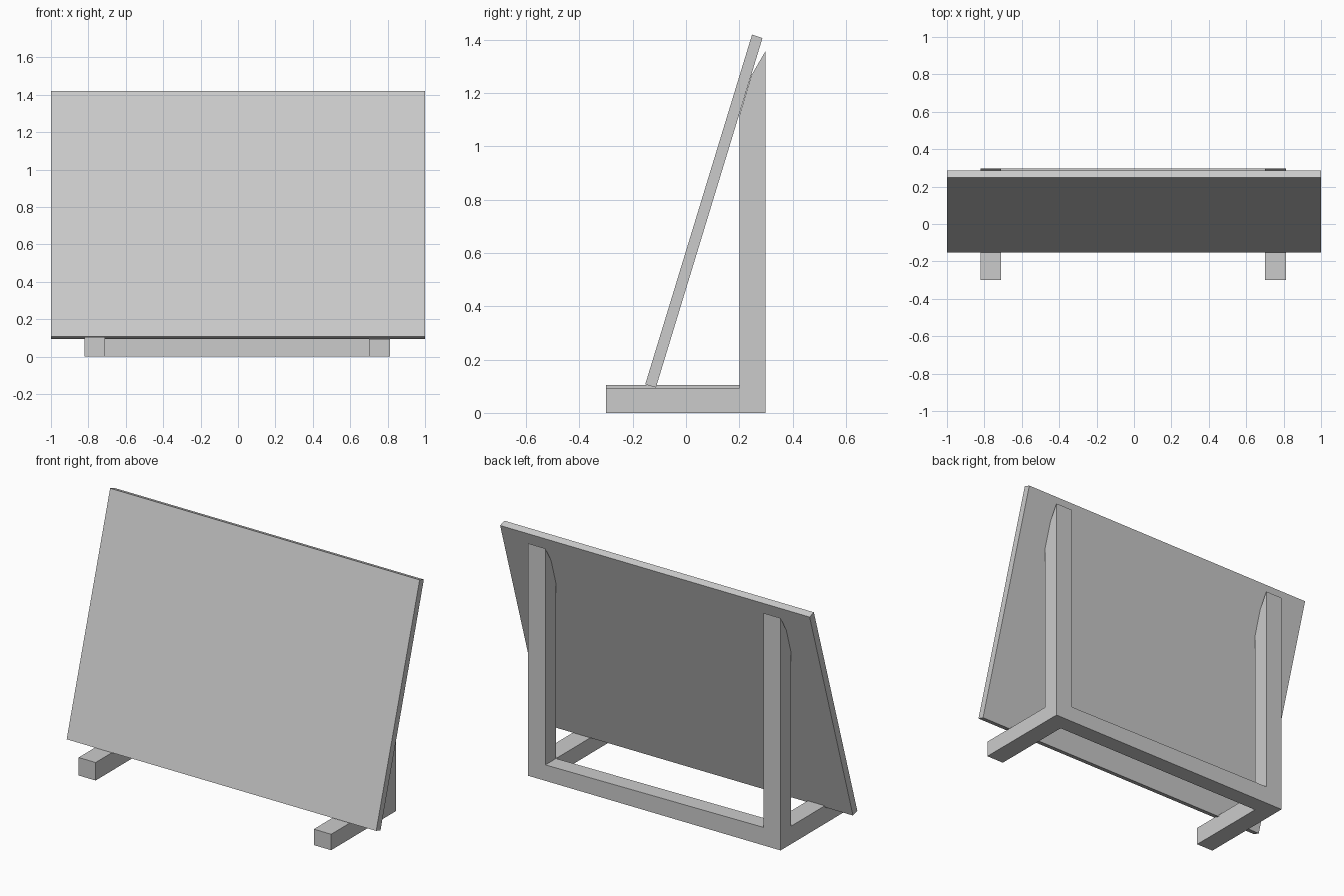
import bpy
import bmesh
from mathutils import Vector

cube = bpy.data.objects.get("Cube")
if cube:
    bpy.data.objects.remove(cube, do_unlink=True)

grey = bpy.data.materials.new("light grey")
grey.use_nodes = True
colour = (0.6, 0.6, 0.6, 1)
grey.diffuse_color = colour
grey.node_tree.nodes["Principled BSDF"].inputs["Base Color"].default_value = colour


def prism(name, profile, axis, start, end):
    """Extrude a flat profile along x (profile in y, z) or y (profile in x, z)."""
    bm = bmesh.new()
    place = (lambda a, b: (start, a, b)) if axis == "x" else (lambda a, b: (a, start, b))
    face = bm.faces.new([bm.verts.new(place(a, b)) for a, b in profile])
    out = bmesh.ops.extrude_face_region(bm, geom=[face], use_keep_orig=True)
    moved = [v for v in out["geom"] if isinstance(v, bmesh.types.BMVert)]
    length = end - start
    shift = Vector((length, 0, 0)) if axis == "x" else Vector((0, length, 0))
    bmesh.ops.translate(bm, verts=moved, vec=shift)
    bmesh.ops.recalc_face_normals(bm, faces=bm.faces)
    mesh = bpy.data.meshes.new(name)
    bm.to_mesh(mesh)
    bm.free()
    mesh.materials.append(grey)
    obj = bpy.data.objects.new(name, mesh)
    bpy.context.collection.objects.link(obj)
    return obj


# Leaning board
prism("board", [(-0.153, 0.107), (-0.113, 0.095), (0.287, 1.407), (0.248, 1.42)],
      "x", -1, 1)

# Each side: a foot and a post whose top is cut to meet the board
sides = {"right": (-0.82, -0.71, 0.105), "left": (0.70, 0.812, 0.093)}
for side, (x0, x1, top) in sides.items():
    prism(side + "_foot", [(-0.3, 0), (0.2, 0), (0.2, top), (-0.3, top)], "x", x0, x1)
    prism(side + "_post", [(0.2, 0), (0.298, 0), (0.298, 1.357), (0.246, 1.268), (0.2, 1.115)],
          "x", x0, x1)

# Rear rail joining the posts, slightly tapered in height
prism("rear_rail", [(-0.71, 0), (0.70, 0), (0.70, 0.093), (-0.71, 0.105)], "y", 0.2, 0.298)
